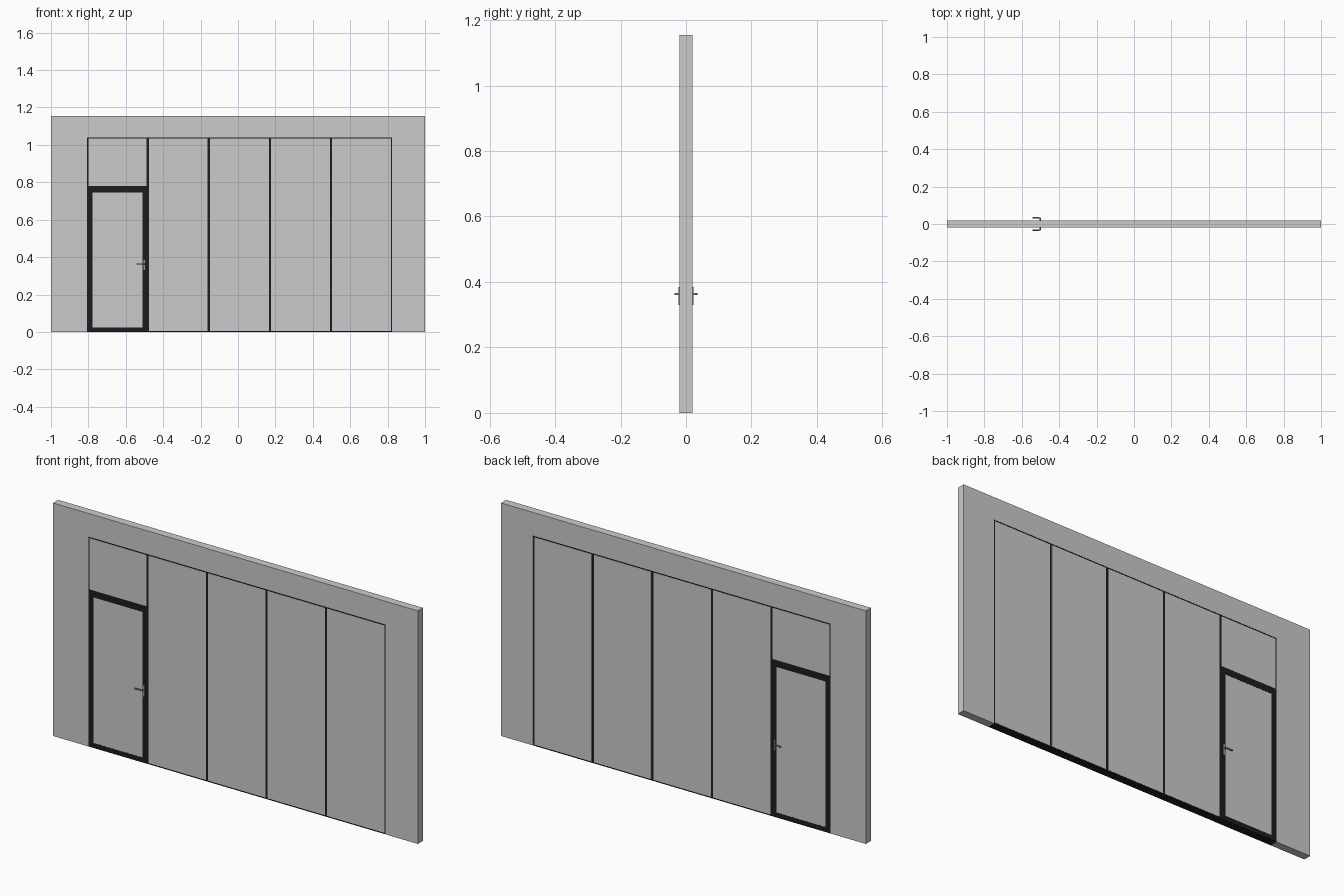
import bpy, bmesh
from mathutils import Vector

if "Cube" in bpy.data.objects:
    bpy.data.objects.remove(bpy.data.objects["Cube"])

def material(name, c):
    m = bpy.data.materials.new(name)
    m.diffuse_color = (*c, 1)
    m.use_nodes = True
    m.node_tree.nodes["Principled BSDF"].inputs["Base Color"].default_value = m.diffuse_color
    return m

BLACK = material("black_trim", (0.012, 0.012, 0.012))
GREY = material("panel_grey", (0.6, 0.6, 0.6))
METAL = material("handle_metal", (0.3, 0.3, 0.3))

def finish(name, bm, mat):
    bmesh.ops.recalc_face_normals(bm, faces=bm.faces)
    me = bpy.data.meshes.new(name)
    bm.to_mesh(me)
    bm.free()
    ob = bpy.data.objects.new(name, me)
    bpy.context.collection.objects.link(ob)
    if mat:
        me.materials.append(mat)
    return ob

def box(name, x0, x1, z0, z1, d, mat):
    """Box spanning -d..d in depth."""
    bm = bmesh.new()
    bmesh.ops.create_cube(bm, size=1)
    for v in bm.verts:
        v.co = Vector(((x0 + x1) / 2 + v.co.x * (x1 - x0), v.co.y * 2 * d,
                       (z0 + z1) / 2 + v.co.z * (z1 - z0)))
    return finish(name, bm, mat)

def extruded(name, outline, d, mat):
    """Front outline in x,z extruded through the depth."""
    bm = bmesh.new()
    f = bm.faces.new([bm.verts.new((x, -d, z)) for x, z in outline])
    r = bmesh.ops.extrude_face_region(bm, geom=[f])
    bmesh.ops.translate(bm, vec=(0, 2 * d, 0),
                        verts=[g for g in r["geom"] if isinstance(g, bmesh.types.BMVert)])
    return finish(name, bm, mat)

D, H = 0.02, 1.155
L, R, T = -0.806, 0.824, 1.04
seams = [-0.482, -0.156, 0.171, 0.497]
DOOR_TOP = 0.78
t = 0.006        # edge trim
s = 0.006        # half seam width

# Surrounding wall with the wide opening
extruded("wall", [(-1, 0), (L, 0), (L, T), (R, T), (R, 0), (1, 0), (1, H), (-1, H)], D, None)

# Black trim around the opening and seams between the panels
td = D - 0.0007
box("top_trim", L, R, T - t, T, td, BLACK)
box("left_trim", L, L + t, DOOR_TOP, T - t, td, BLACK)
box("right_trim", R - t, R, 0, T - t, td, BLACK)
box("bottom_trim", seams[0] + s, R - t, 0, t, td, BLACK)
for i, x in enumerate(seams):
    box(f"seam_{i + 1}", x - s, x + s, DOOR_TOP if i == 0 else t, T - t, td, BLACK)

# Sliding wall panels
edges = seams + [R - t + s]
for i in range(4):
    box(f"wall_panel_{i + 1}", edges[i] + s, edges[i + 1] - s, t, T - t, D, GREY)
box("panel_above_door", L + t, seams[0] - s, DOOR_TOP, T - t, D, GREY)

# Door frame and leaf
x0, x1, w = L, seams[0] + s, 0.028
box("door_frame_left", x0, x0 + w, 0, DOOR_TOP, D, BLACK)
box("door_frame_right", x1 - w - 0.006, x1, 0, DOOR_TOP, D, BLACK)
box("door_frame_top", x0 + w, x1 - w - 0.006, DOOR_TOP - 0.034, DOOR_TOP, D, BLACK)
box("door_frame_bottom", x0 + w, x1 - w - 0.006, 0, 0.024, D, BLACK)
box("door_leaf", x0 + w, x1 - w - 0.006, 0.024, DOOR_TOP - 0.034, D - 0.0007, GREY)

# Handle on both sides: back plate and bent lever
hx, hz = -0.501, 0.363
for side, name in ((-1, "front"), (1, "back")):
    plate = box(f"handle_plate_{name}", hx - 0.004, hx + 0.004, 0.33, 0.385, 0.0015, METAL)
    plate.location.y = side * (D + 0.001)
    cu = bpy.data.curves.new(f"handle_lever_{name}", "CURVE")
    cu.dimensions = "3D"
    cu.bevel_depth = 0.0036
    cu.bevel_resolution = 2
    cu.use_fill_caps = True
    sp = cu.splines.new("POLY")
    pts = [(hx, D), (hx, 0.029), (hx - 0.002, 0.032), (hx - 0.006, 0.0325), (-0.542, 0.0325)]
    sp.points.add(len(pts) - 1)
    for p, (x, y) in zip(sp.points, pts):
        p.co = (x, side * y, hz, 1)
    cu.materials.append(METAL)
    ob = bpy.data.objects.new(cu.name, cu)
    bpy.context.collection.objects.link(ob)
